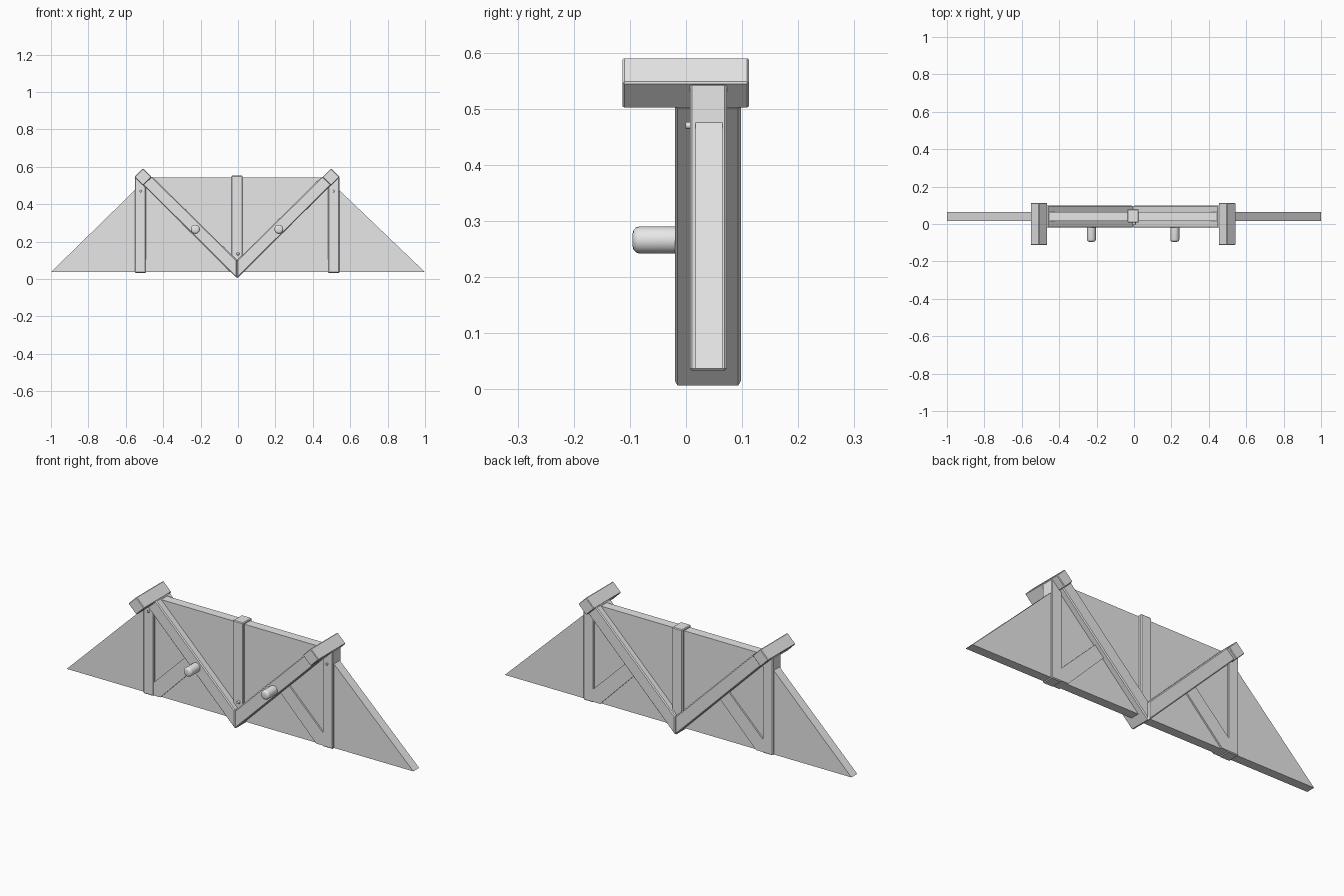
import bpy
import bmesh
from math import radians
from mathutils import Matrix

cube = bpy.data.objects.get("Cube")
if cube:
    bpy.data.objects.remove(cube, do_unlink=True)

grey = bpy.data.materials.new("plain grey")
grey.use_nodes = True
grey.diffuse_color = (0.8, 0.8, 0.8, 1)
grey.node_tree.nodes["Principled BSDF"].inputs["Base Color"].default_value = grey.diffuse_color

MID = -0.005  # centre line of the frame


def finish(name, bm, bevel=0.0):
    bmesh.ops.recalc_face_normals(bm, faces=bm.faces)
    if bevel:
        bmesh.ops.bevel(bm, geom=bm.edges[:], offset=bevel, segments=1, affect='EDGES')
    mesh = bpy.data.meshes.new(name)
    bm.to_mesh(mesh)
    bm.free()
    mesh.materials.append(grey)
    obj = bpy.data.objects.new(name, mesh)
    bpy.context.collection.objects.link(obj)
    return obj


def prism(name, outline, y0, y1, side=1, bevel=0.0, mid=MID):
    """Extrude an x-z outline from y0 to y1; side -1 mirrors it."""
    bm = bmesh.new()
    face = bm.faces.new([bm.verts.new((mid + side * x, y0, z)) for x, z in outline])
    new = bmesh.ops.extrude_face_region(bm, geom=[face])["geom"]
    verts = [v for v in new if isinstance(v, bmesh.types.BMVert)]
    bmesh.ops.translate(bm, verts=verts, vec=(0, y1 - y0, 0))
    return finish(name, bm, bevel)


def rect(x0, x1, z0, z1):
    return [(x0, z0), (x1, z0), (x1, z1), (x0, z1)]


def peg(name, x, z, y0, y1, radius, bevel, segments):
    """Round peg along y with a rounded front end."""
    bm = bmesh.new()
    place = Matrix.Translation((x, (y0 + y1) / 2, z)) @ Matrix.Rotation(radians(90), 4, 'X')
    bmesh.ops.create_cone(bm, cap_ends=True, segments=segments, radius1=radius,
                          radius2=radius, depth=y1 - y0, matrix=place)
    rim = [e for e in bm.edges if all(v.co.y < y0 + 1e-4 for v in e.verts)]
    bmesh.ops.bevel(bm, geom=rim, offset=bevel, segments=3, profile=0.5, affect='EDGES')
    obj = finish(name, bm)
    bpy.ops.object.select_all(action='DESELECT')
    obj.select_set(True)
    bpy.context.view_layer.objects.active = obj
    bpy.ops.object.shade_smooth_by_angle(angle=radians(40))


# Flat backing panel with sloping wings
prism("panel", [(-1, 0.037), (1, 0.037), (0.54, 0.477), (0.47, 0.544),
                (-0.475, 0.544), (-0.55, 0.477)], 0.017, 0.065, mid=0)

# Upright in the middle
prism("center_post", rect(-0.03, 0.03, 0.06, 0.553), 0.007, 0.08, bevel=0.004)
peg("center_pin", MID + 0.005, 0.135, -0.004, 0.02, 0.008, 0.003, 12)

for side, label in ((1, "left"), (-1, "right")):
    # Outer upright
    prism(label + "_post", rect(0.487, 0.547, 0.033, 0.545), 0.007, 0.073, side, 0.004)
    # Slanted beam, mitred at the centre line
    prism(label + "_beam", [(0, 0.003), (0, 0.1), (0.456, 0.55), (0.505, 0.505)],
          -0.02, 0.098, side, 0.005)
    # Square cap turned on its corner
    prism(label + "_cap", [(0.503, 0.5), (0.549, 0.546), (0.503, 0.592), (0.457, 0.546)],
          -0.113, 0.112, side, 0.003)
    # Low brace between beam and upright
    prism(label + "_brace", [(0.24, 0.25), (0.45, 0.037), (0.495, 0.037),
                             (0.495, 0.098), (0.29, 0.3)], 0.009, 0.073, side)
    # Handle peg and small fixing pin
    peg(label + "_peg", MID + side * 0.223, 0.266, -0.095, 0.0, 0.024, 0.012, 24)
    peg(label + "_pin", MID + side * 0.515, 0.47, -0.001, 0.02, 0.006, 0.002, 12)
